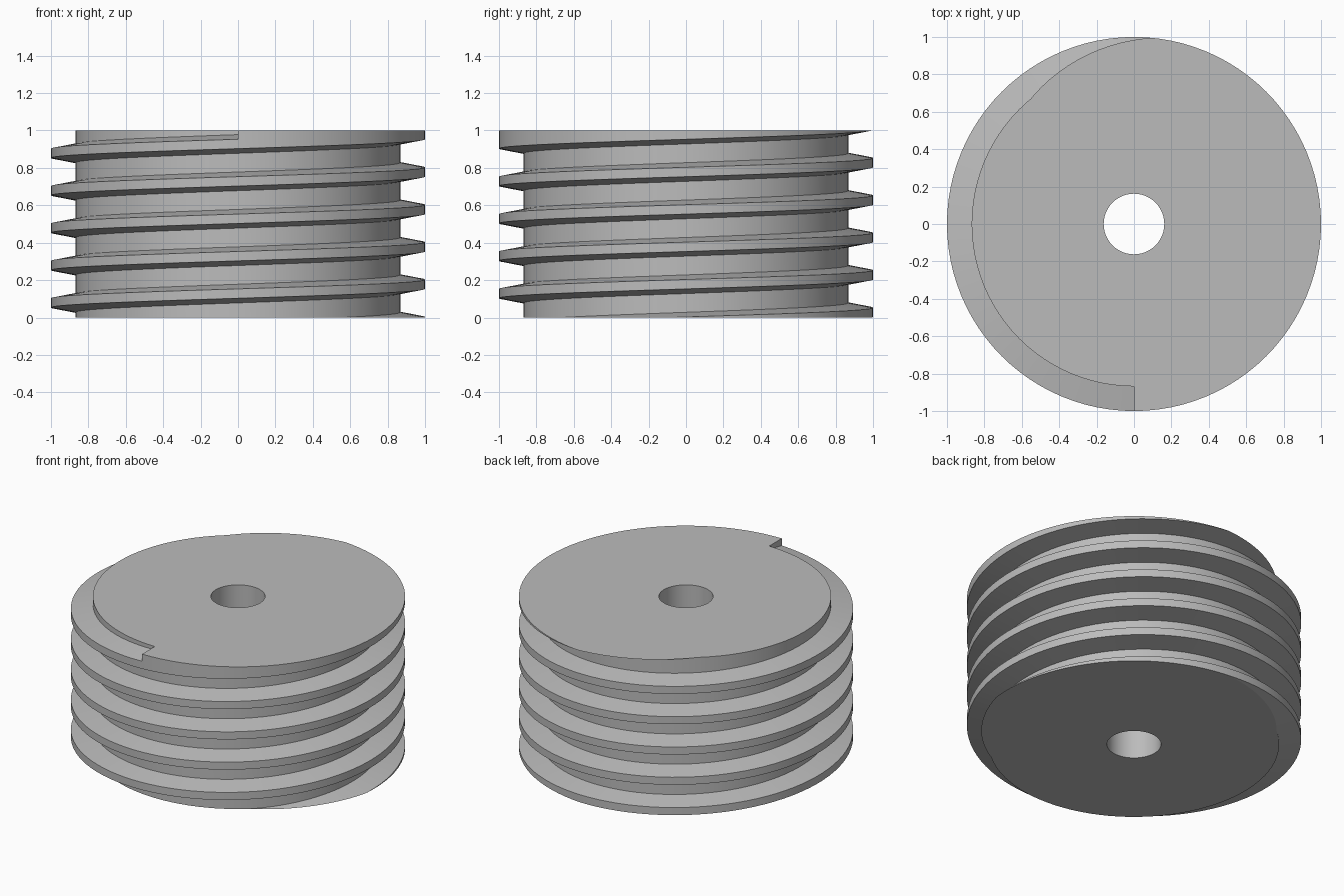
import bpy, bmesh
from math import cos, sin, pi, radians

cube = bpy.data.objects.get("Cube")
if cube:
    bpy.data.objects.remove(cube, do_unlink=True)

STEPS = 96                       # columns per turn
TURNS = 7
PITCH, HEIGHT = 0.2, 1.0
CORE, CREST, BORE = 0.868, 1.0, 0.162
START = 0.128 - 2 * PITCH        # thread centre height at the first column

mat = bpy.data.materials.new("mid_grey")
mat.use_nodes = True
grey = (0.5, 0.5, 0.5, 1)
mat.diffuse_color = grey
mat.node_tree.nodes["Principled BSDF"].inputs["Base Color"].default_value = grey

bm = bmesh.new()


def column(i):
    """Thread profile at one step: lower root, lower crest, upper crest, upper root."""
    a = -pi / 2 + 2 * pi * i / STEPS
    z = START + PITCH * i / STEPS
    profile = ((CORE, -0.05), (CREST, -0.025), (CREST, 0.025), (CORE, 0.05))
    return [bm.verts.new((r * cos(a), r * sin(a), z + dz)) for r, dz in profile]


# Helical thread, with the core wall joining each turn to the next
cols = [column(i) for i in range(TURNS * STEPS + 1)]
last = (TURNS - 1) * STEPS       # the final turn is solid up to the top face
tops = []
for c in cols[last:]:
    x, y, _ = c[2].co
    tops.append(bm.verts.new((x, y, HEIGHT + 0.3)))

for i in range(TURNS * STEPS):
    p, q = cols[i], cols[i + 1]
    for k in range(2):
        bm.faces.new((p[k], q[k], q[k + 1], p[k + 1]))
    if i < last:
        u, v = cols[i + STEPS], cols[i + 1 + STEPS]
        bm.faces.new((p[2], q[2], q[3], p[3]))
        bm.faces.new((p[3], q[3], v[0], u[0]))
    else:
        bm.faces.new((p[2], q[2], tops[i + 1 - last], tops[i - last]))

# Step where the solid final turn begins
bm.faces.new((cols[last][2], cols[last][3], cols[-1][0], tops[0]))
bmesh.ops.delete(bm, geom=[v for v in bm.verts if not v.link_faces], context='VERTS')

# Trim to the flat ends
rims = []
for z, direction in ((0, -1), (HEIGHT, 1)):
    cut = bmesh.ops.bisect_plane(
        bm, geom=bm.verts[:] + bm.edges[:] + bm.faces[:], dist=1e-6,
        plane_co=(0, 0, z), plane_no=(0, 0, direction), clear_outer=True)
    rims.append([e for e in cut["geom_cut"] if isinstance(e, bmesh.types.BMEdge)])

# Central bore and the two end faces around it
circles = []
for rim, z in zip(rims, (0, HEIGHT)):
    ring = [bm.verts.new((BORE * cos(2 * pi * k / 48), BORE * sin(2 * pi * k / 48), z))
            for k in range(48)]
    edges = [bm.edges.new((ring[k], ring[k - 1])) for k in range(48)]
    circles.append(edges)
    bmesh.ops.triangle_fill(bm, edges=rim + edges, use_beauty=True, normal=(0, 0, 1))
bmesh.ops.bridge_loops(bm, edges=circles[0] + circles[1])
bmesh.ops.remove_doubles(bm, verts=bm.verts[:], dist=1e-5)
bmesh.ops.recalc_face_normals(bm, faces=bm.faces[:])

mesh = bpy.data.meshes.new("threaded_plug")
bm.to_mesh(mesh)
bm.free()
mesh.materials.append(mat)
plug = bpy.data.objects.new("threaded_plug", mesh)
bpy.context.collection.objects.link(plug)

bpy.ops.object.select_all(action='DESELECT')
plug.select_set(True)
bpy.context.view_layer.objects.active = plug
bpy.ops.object.shade_smooth_by_angle(angle=radians(8))
